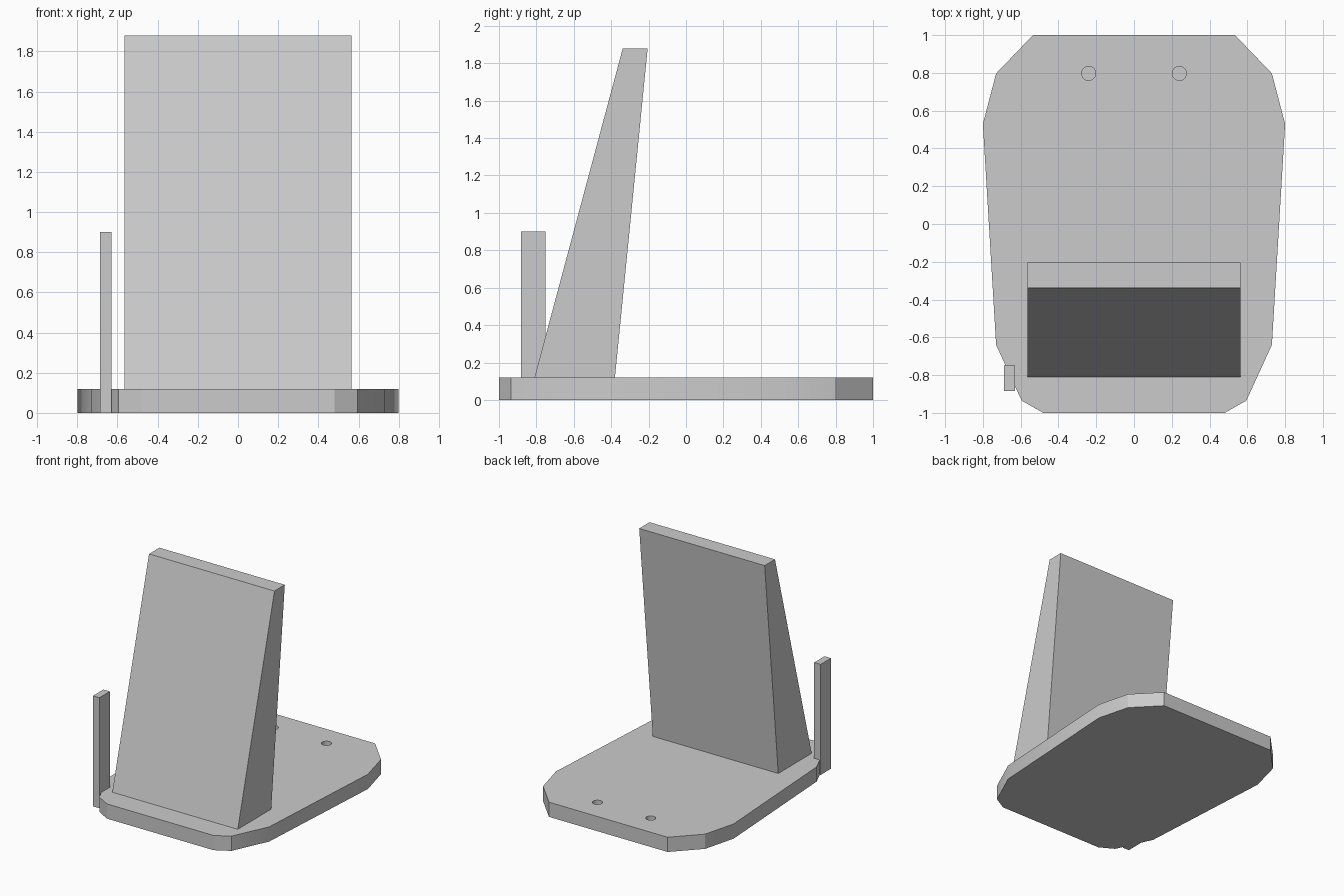
import bpy
import bmesh
from math import radians

cube = bpy.data.objects.get("Cube")
if cube:
    bpy.data.objects.remove(cube, do_unlink=True)

COLOUR = (0.6, 0.6, 0.6, 1.0)
grey = bpy.data.materials.new("plain grey")
grey.use_nodes = True
grey.diffuse_color = COLOUR
grey.node_tree.nodes["Principled BSDF"].inputs["Base Color"].default_value = COLOUR


def extrude_profile(name, points, offset):
    """Make a solid by extruding a closed polygon along an offset."""
    bm = bmesh.new()
    face = bm.faces.new([bm.verts.new(p) for p in points])
    result = bmesh.ops.extrude_face_region(bm, geom=[face], use_keep_orig=True)
    moved = [v for v in result["geom"] if isinstance(v, bmesh.types.BMVert)]
    bmesh.ops.translate(bm, verts=moved, vec=offset)
    bmesh.ops.recalc_face_normals(bm, faces=bm.faces)
    mesh = bpy.data.meshes.new(name)
    bm.to_mesh(mesh)
    bm.free()
    mesh.materials.append(grey)
    obj = bpy.data.objects.new(name, mesh)
    bpy.context.collection.objects.link(obj)
    return obj


def select_only(obj):
    bpy.ops.object.select_all(action="DESELECT")
    obj.select_set(True)
    bpy.context.view_layer.objects.active = obj


# Base plate: one side of the outline, mirrored
PLATE_TOP = 0.12
side = [(0.48, -1), (0.595, -0.935), (0.73, -0.64),
        (0.80, 0.53), (0.73, 0.797), (0.535, 1)]
outline = side + [(-x, y) for x, y in reversed(side)]
base = extrude_profile("base_plate", [(x, y, 0) for x, y in outline], (0, 0, PLATE_TOP))

# Two blind round holes near the back edge
for x in (-0.24, 0.24):
    bpy.ops.mesh.primitive_cylinder_add(vertices=32, radius=0.037, depth=0.12,
                                        location=(x, 0.797, PLATE_TOP))
    cutter = bpy.context.object
    cutter.name = "hole_cutter"
    cutter.hide_render = True
    cutter.data.materials.append(grey)
    cut = base.modifiers.new("hole", "BOOLEAN")
    cut.operation = "DIFFERENCE"
    cut.solver = "EXACT"
    cut.object = cutter
    select_only(base)
    bpy.ops.object.modifier_apply(modifier=cut.name)
    bpy.data.objects.remove(cutter, do_unlink=True)

select_only(base)
bpy.ops.object.shade_smooth_by_angle(angle=radians(25))

# Tapered leaning back panel
HALF = 0.565
profile = [(-0.81, PLATE_TOP), (-0.38, PLATE_TOP), (-0.205, 1.88), (-0.338, 1.88)]
extrude_profile("tapered_panel", [(-HALF, y, z) for y, z in profile], (2 * HALF, 0, 0))

# Slim upright post at the front right corner
foot = [(-0.688, -0.883), (-0.63, -0.883), (-0.63, -0.75), (-0.688, -0.75)]
extrude_profile("corner_post", [(x, y, 0) for x, y in foot], (0, 0, 0.9))
